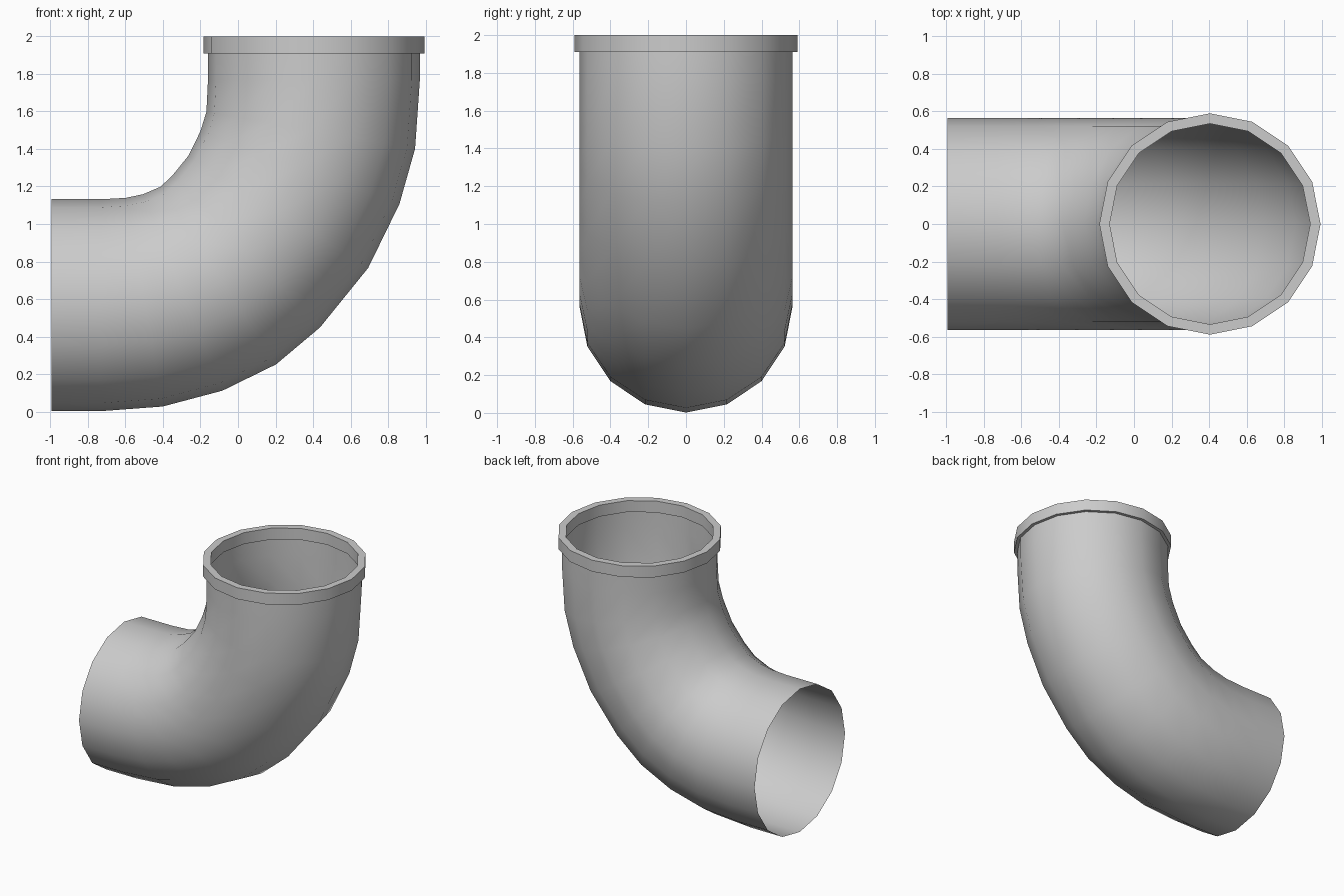
import bpy, bmesh, math
from mathutils import Vector

if "Cube" in bpy.data.objects:
    bpy.data.objects.remove(bpy.data.objects["Cube"], do_unlink=True)

SIDES = 16
RADIUS = 0.565
TOP_X = 0.405

grey = bpy.data.materials.new("pipe_grey")
grey.use_nodes = True
grey.diffuse_color = (0.6, 0.6, 0.6, 1)
grey.node_tree.nodes["Principled BSDF"].inputs["Base Color"].default_value = (0.6, 0.6, 0.6, 1)


def ring(bm, x, z, radius, tilt):
    """Circle of vertices; tilt 0 faces along x, tilt 90 faces along z."""
    a = math.radians(tilt)
    across = Vector((math.sin(a), 0, -math.cos(a)))
    side = Vector((0, 1, 0))
    steps = [2 * math.pi * i / SIDES for i in range(SIDES)]
    return [bm.verts.new(Vector((x, 0, z)) + radius * (across * math.cos(t) + side * math.sin(t)))
            for t in steps]


def loft(name, sections, closed=False):
    """Skin a row of circles into one smooth tube."""
    bm = bmesh.new()
    rings = [ring(bm, *s) for s in sections]
    pairs = list(zip(rings, rings[1:]))
    if closed:
        pairs.append((rings[-1], rings[0]))
    for a, b in pairs:
        for i in range(SIDES):
            j = (i + 1) % SIDES
            bm.faces.new((a[i], a[j], b[j], b[i]))
    bmesh.ops.recalc_face_normals(bm, faces=bm.faces)
    mesh = bpy.data.meshes.new(name)
    bm.to_mesh(mesh)
    bm.free()
    mesh.materials.append(grey)
    obj = bpy.data.objects.new(name, mesh)
    bpy.context.collection.objects.link(obj)
    bpy.ops.object.select_all(action="DESELECT")
    obj.select_set(True)
    bpy.context.view_layer.objects.active = obj
    bpy.ops.object.shade_smooth_by_angle(angle=math.radians(35))
    return obj


# Thin-walled elbow: centre x, centre z, tilt of each section
path = [(-0.995, 0.567, 0), (-0.73, 0.567, 0), (-0.5, 0.583, 10), (-0.295, 0.635, 22),
        (-0.105, 0.725, 33), (0.045, 0.855, 44), (0.215, 1.065, 58), (0.33, 1.3, 70),
        (0.388, 1.5, 80), (TOP_X, 1.77, 90), (TOP_X, 1.91, 90)]
loft("elbow_pipe", [(x, z, RADIUS, tilt) for x, z, tilt in path])

# Square-section collar around the upper mouth
profile = [(0.535, 1.91), (0.59, 1.91), (0.59, 2.0), (0.535, 2.0)]
loft("mouth_collar", [(TOP_X, z, r, 90) for r, z in profile], closed=True)
